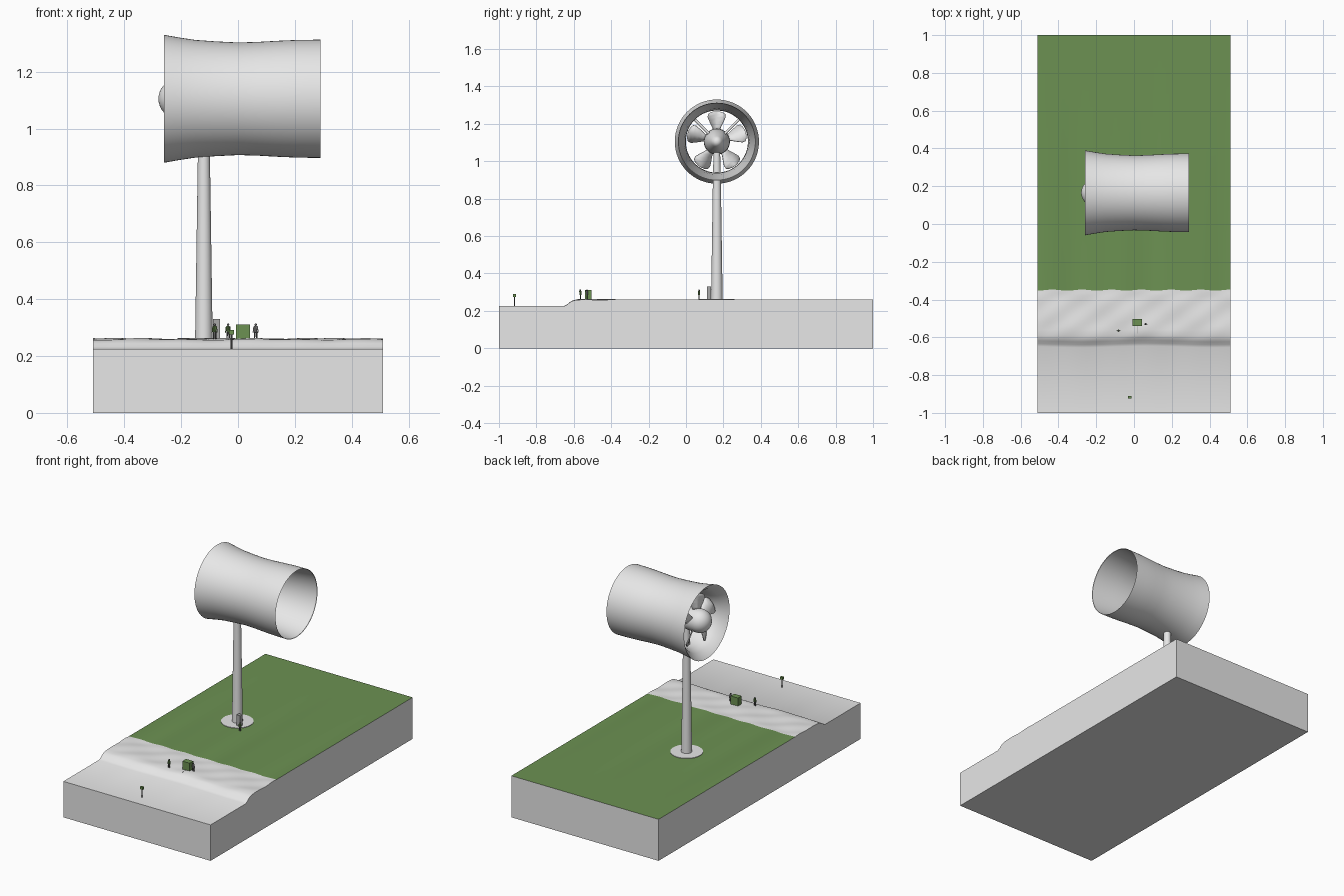
import bpy, bmesh, math
from mathutils import Matrix, Vector

if "Cube" in bpy.data.objects:
    bpy.data.objects.remove(bpy.data.objects["Cube"])


def material(name, rgb):
    m = bpy.data.materials.new(name)
    m.diffuse_color = (*rgb, 1)
    m.use_nodes = True
    m.node_tree.nodes["Principled BSDF"].inputs["Base Color"].default_value = m.diffuse_color
    return m


GREY = material("pale grey", (0.8, 0.8, 0.8))
GREEN = material("grass green", (0.15, 0.285, 0.085))
DARK = material("dark grey", (0.12, 0.12, 0.12))
MID = material("mid grey", (0.4, 0.4, 0.4))


def finish(name, bm, mats, angle=35):
    bmesh.ops.recalc_face_normals(bm, faces=bm.faces)
    me = bpy.data.meshes.new(name)
    bm.to_mesh(me)
    bm.free()
    ob = bpy.data.objects.new(name, me)
    bpy.context.collection.objects.link(ob)
    for m in mats:
        me.materials.append(m)
    bpy.ops.object.select_all(action='DESELECT')
    ob.select_set(True)
    bpy.context.view_layer.objects.active = ob
    bpy.ops.object.shade_smooth_by_angle(angle=math.radians(angle))
    return ob


def add_box(bm, c, s, mat=0):
    vs = bmesh.ops.create_cube(bm, size=1, matrix=Matrix.Translation(c) @ Matrix.Diagonal((*s, 1)))["verts"]
    for f in {f for v in vs for f in v.link_faces}:
        f.material_index = mat


def add_rod(bm, a, b, r1, r2, sides=12, mat=0):
    a, b = Vector(a), Vector(b)
    d = b - a
    rot = d.to_track_quat('Z', 'Y').to_matrix().to_4x4()
    vs = bmesh.ops.create_cone(bm, cap_ends=True, segments=sides, radius1=r1, radius2=r2, depth=d.length,
                               matrix=Matrix.Translation((a + b) / 2) @ rot)["verts"]
    for f in {f for v in vs for f in v.link_faces}:
        f.material_index = mat


def lathe_x(name, profile, closed, centre, sides=64):
    """Turn an (x, radius) profile about the horizontal axis."""
    bm = bmesh.new()
    rings = []
    for x, r in profile:
        if r == 0:
            rings.append([bm.verts.new((x, 0, 0))] * sides)
        else:
            rings.append([bm.verts.new((x, r * math.cos(t), r * math.sin(t)))
                          for t in (2 * math.pi * i / sides for i in range(sides))])
    pairs = list(zip(rings, rings[1:])) + ([(rings[-1], rings[0])] if closed else [])
    for a, b in pairs:
        for i in range(sides):
            j = (i + 1) % sides
            bm.faces.new(list(dict.fromkeys((a[i], a[j], b[j], b[i]))))
    ob = finish(name, bm, [GREY])
    ob.location = centre
    return ob


# ---- ground block: flat water, sloping beach, grass
EDGE, GRASS = -0.65, -0.35
SLOPE = [(-0.65, 0.225), (-0.635, 0.232), (-0.62, 0.244), (-0.605, 0.253), (-0.59, 0.258), (-0.56, 0.26)]


def height(x, y):
    if y <= EDGE:
        return 0.225
    if y >= GRASS:
        return 0.26
    z = 0.26
    for (y0, z0), (y1, z1) in zip(SLOPE, SLOPE[1:]):
        if y0 <= y <= y1:
            z = z0 + (z1 - z0) * (y - y0) / (y1 - y0)
    fade = min((y - EDGE) / 0.1, 1) * min((GRASS - y) / 0.04, 1)
    return z + 0.0018 * fade * (math.sin(17 * x + 21 * y) + math.sin(31 * x - 43 * y + 1))


ys = [-1] + [p[0] for p in SLOPE] + [-0.56 + 0.02 * i for i in range(1, 10)] + [-0.365, GRASS, 1]
NX = 48
bm = bmesh.new()
grid = []
for y in ys:
    row = []
    for i in range(NX + 1):
        x = -0.51 + 1.02 * i / NX
        wob = 0
        if y == GRASS:
            wob = 0.003 * math.sin(40 * x)
        elif -0.66 < y < -0.6:
            wob = 0.004 * math.sin(9 * x + 1)
        row.append(bm.verts.new((x, y + wob, height(x, y))))
    grid.append(row)
for a, b, y in zip(grid, grid[1:], ys):
    for i in range(NX):
        f = bm.faces.new((a[i], a[i + 1], b[i + 1], b[i]))
        f.material_index = 1 if y >= GRASS else 0
rim = [e for e in bm.edges if e.is_boundary]
ext = bmesh.ops.extrude_edge_only(bm, edges=rim)["geom"]
for v in ext:
    if isinstance(v, bmesh.types.BMVert):
        v.co.z = 0
for f in ext:
    if isinstance(f, bmesh.types.BMFace):
        f.material_index = 0
bmesh.ops.holes_fill(bm, edges=[e for e in bm.edges if e.is_boundary], sides=0)
for f in bm.faces:
    if f.calc_center_median().z < 0.2:
        f.material_index = 0
finish("ground_block", bm, [GREY, GREEN], 40)

# ---- turbine: tower, foot, duct, hub
PX, PY, AX = -0.12, 0.165, 1.105
bm = bmesh.new()
add_rod(bm, (PX, PY, 0.25), (PX, PY, 0.92), 0.031, 0.021, 32)
add_rod(bm, (PX, PY, 0.92), (PX, PY, AX), 0.021, 0.016, 32)
finish("tower", bm, [GREY])
bm = bmesh.new()
add_rod(bm, (PX, PY, 0.25), (PX, PY, 0.263), 0.093, 0.093, 48)
finish("tower_foot", bm, [GREY])

duct = [(-0.26, 0.225), (-0.21, 0.216), (-0.15, 0.207), (-0.08, 0.202), (0, 0.198), (0.07, 0.200),
        (0.14, 0.204), (0.21, 0.207), (0.29, 0.208),
        (0.288, 0.206), (0.22, 0.198), (0.14, 0.188), (0.05, 0.176), (-0.04, 0.168), (-0.12, 0.166),
        (-0.18, 0.172), (-0.22, 0.188), (-0.257, 0.222)]
lathe_x("duct", duct, True, (0, PY, AX))

nose = [(-0.21 - 0.07 * math.cos(t), 0.07 * math.sin(t)) for t in (math.pi / 2 * i / 8 for i in range(9))]
nose[0] = (-0.28, 0)
lathe_x("hub", nose + [(-0.15, 0.068), (-0.09, 0.056), (-0.02, 0.03), (0.03, 0)], False, (0, PY, AX), 32)

# ---- fan blades
SECTIONS = [(0.055, 0.018), (0.08, 0.028), (0.105, 0.042), (0.13, 0.053), (0.147, 0.05), (0.157, 0.034), (0.162, 0.012)]
for k in range(5):
    bm = bmesh.new()
    rows = []
    for r, h in SECTIONS:
        pitch = math.radians(45 - 130 * r)
        rows.append([bm.verts.new((c * h * math.sin(pitch), c * h * math.cos(pitch), r)) for c in (-1, 0, 1)])
    for a, b in zip(rows, rows[1:]):
        for i in range(2):
            bm.faces.new((a[i], a[i + 1], b[i + 1], b[i]))
    ob = finish(f"fan_blade_{k + 1}", bm, [GREY])
    ob.location = (-0.19, PY, AX)
    ob.rotation_euler.x = 2 * math.pi * k / 5
    ob.modifiers.new("thickness", 'SOLIDIFY').thickness = 0.006

# ---- struts holding the hub in the duct
bm = bmesh.new()
for deg in (45, 135):
    d = Vector((0, math.cos(math.radians(deg)), math.sin(math.radians(deg))))
    c = Vector((PX, PY, AX))
    add_rod(bm, c + d * 0.04, c + d * 0.175, 0.007, 0.007)
finish("hub_struts", bm, [GREY])

# ---- doorway at the tower base
bm = bmesh.new()
add_box(bm, (-0.0755, 0.123, 0.295), (0.025, 0.022, 0.07))
finish("tower_door", bm, [MID])


# ---- people
def person(name, x, y, z, coat):
    bm = bmesh.new()
    for s in (-1, 1):
        add_rod(bm, (x + s * 0.004, y, z), (x + s * 0.003, y, z + 0.027), 0.0022, 0.003, 8)
        add_rod(bm, (x + s * 0.009, y, z + 0.022), (x + s * 0.006, y, z + 0.043), 0.0016, 0.002, 8, 1)
    add_rod(bm, (x, y, z + 0.025), (x, y, z + 0.045), 0.005, 0.006, 8, 1)
    bmesh.ops.create_icosphere(bm, subdivisions=2, radius=0.0045, matrix=Matrix.Translation((x, y, z + 0.05)))
    finish(name, bm, [DARK, coat])


person("beach_person_left", -0.082, -0.565, 0.26, GREEN)
person("beach_person_right", 0.062, -0.53, 0.26, MID)
person("tower_person", -0.035, 0.07, 0.26, GREEN)

# ---- beach cabinet with its cable bar
bm = bmesh.new()
add_box(bm, (0.018, -0.522, 0.283), (0.05, 0.036, 0.055))
add_box(bm, (0.018, -0.56, 0.261), (0.003, 0.04, 0.004), 1)
finish("beach_cabinet", bm, [GREEN, MID])

# ---- marker post in the water
bm = bmesh.new()
add_rod(bm, (-0.023, -0.917, 0.22), (-0.023, -0.917, 0.28), 0.003, 0.003, 12, 1)
add_box(bm, (-0.023, -0.917, 0.283), (0.018, 0.014, 0.016))
finish("marker_post", bm, [GREEN, DARK])
